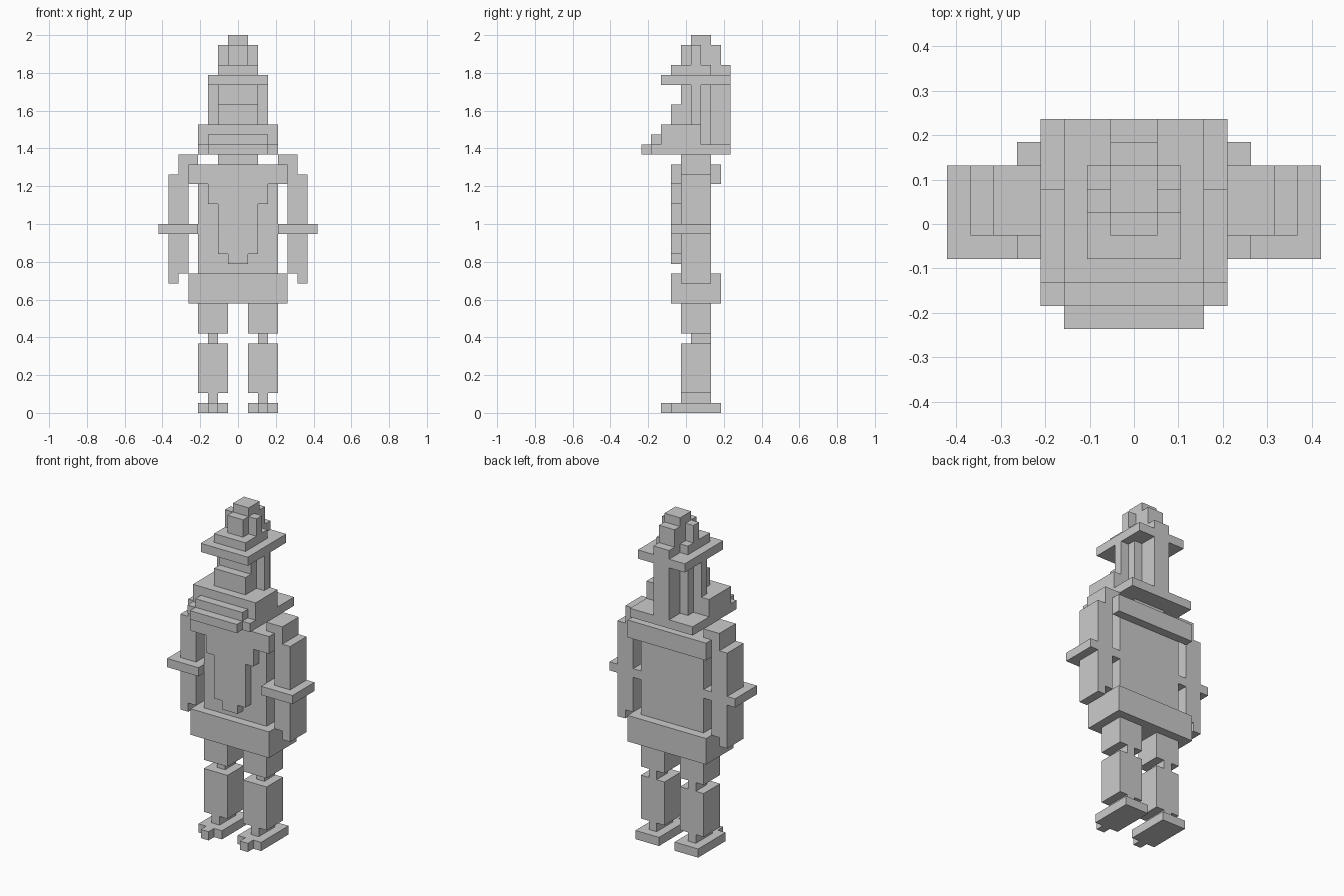
import bpy, bmesh

if "Cube" in bpy.data.objects:
    bpy.data.objects.remove(bpy.data.objects["Cube"])

U = 1 / 19          # one block: the figure is 38 blocks tall


def part(name, boxes, mirror=False):
    """Blocky part from boxes (x0, x1, y0, y1, z0, z1) in block units."""
    bm = bmesh.new()
    for x0, x1, y0, y1, z0, z1 in boxes:
        verts = bmesh.ops.create_cube(bm, size=1)["verts"]
        for v in verts:
            v.co = (U * (x1 if v.co.x > 0 else x0),
                    U * (y1 if v.co.y > 0 else y0),
                    U * (z1 if v.co.z > 0 else z0))
    me = bpy.data.meshes.new(name)
    bm.to_mesh(me)
    bm.free()
    ob = bpy.data.objects.new(name, me)
    bpy.context.collection.objects.link(ob)
    if mirror:
        ob.modifiers.new("Mirror", "MIRROR").use_axis[0] = True
    return ob


def mid(w, y0, y1, z0, z1):
    """Box centred on x = 0 with half width w."""
    return (-w, w, y0, y1, z0, z1)


# Legs and feet
part("foot", [(1, 4, -1.5, 3.5, 0, 1), (2, 3, -2.5, -1.5, 0, 1)], True)
part("ankle", [(2, 3, -0.5, 2.5, 1, 2)], True)
part("shin", [(1, 4, -0.5, 2.5, 2, 7)], True)
part("knee", [(2, 3, 0.5, 2.5, 7, 8)], True)
part("thigh", [(1, 4, -0.5, 2.5, 8, 11)], True)

# Body
part("skirt", [mid(5, -1.5, 3.5, 11, 14)])
part("torso", [mid(4, -0.5, 2.5, 14, 25)])
part("chest_front", [mid(w, -1.5, -0.5, z0, z1) for w, z0, z1 in
                     ((5, 23, 25), (3, 21, 23), (2, 16, 21), (1, 15, 16))])
part("back_yoke", [mid(5, 2.5, 3.5, 23, 25)])
part("neck", [mid(2, -0.5, 2.5, 25, 26)])

# Arms
part("shoulder", [(4, 6, -0.5, 2.5, 24, 26)], True)
part("arm", [(5, 7, -0.5, 2.5, 14, 24)], True)
part("finger", [(6, 7, -0.5, 2.5, 13, 14)], True)
part("cuff", [(4, 8, -1.5, 2.5, 18, 19)], True)

# Stepped collar below the head
part("collar", [mid(4, -3.5, 4.5, 26, 27), mid(3, -4.5, -3.5, 26, 27),
                mid(4, -2.5, 1.5, 27, 29), mid(3, -3.5, -2.5, 27, 28)])

# Head
part("head", [mid(2, -0.5, 2.5, 27, 33)])
part("jaw", [mid(2, -1.5, -0.5, 29, 31)])
part("side_strap", [(2, 3, 0.5, 1.5, 29, 33)], True)
part("back_strip", [mid(1, 2.5, 4.5, 27, 35)])

# Hat
part("brim", [mid(3, -2.5, 4.5, 33, 34)])
part("hat_base", [mid(2, -1.5, 2.5, 34, 35)])
part("hat_crown", [mid(1, -0.5, 3.5, 35, 37), mid(2, 0.5, 1.5, 35, 37)])
part("hat_tip", [mid(1, 0.5, 2.5, 37, 38)])
